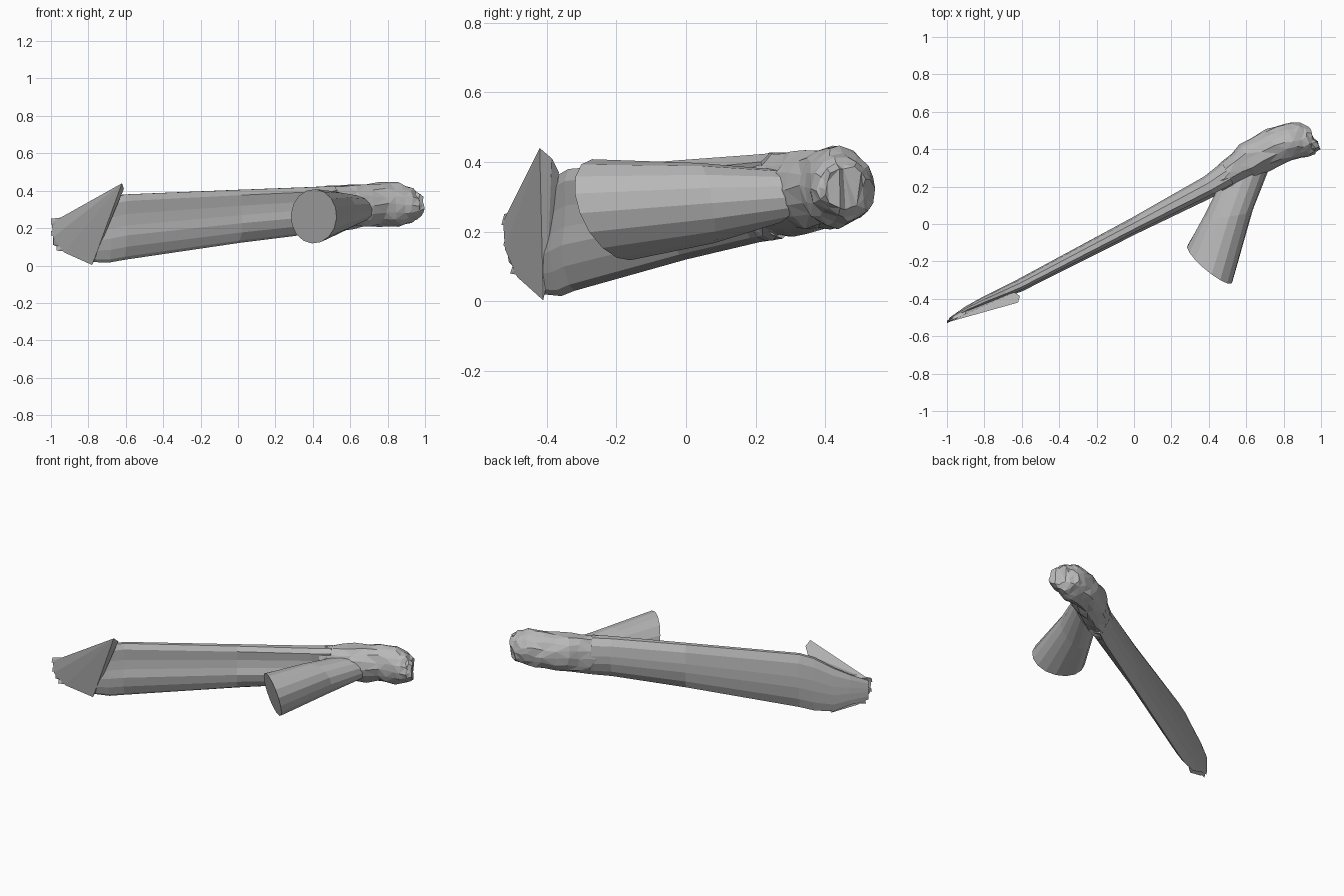
import bpy, bmesh, math, random
from mathutils import Vector

if "Cube" in bpy.data.objects:
    bpy.data.objects.remove(bpy.data.objects["Cube"])

random.seed(4)
grey = bpy.data.materials.new("weathered_grey")
grey.diffuse_color = (0.48, 0.48, 0.48, 1)
grey.use_nodes = True
grey.node_tree.nodes["Principled BSDF"].inputs["Base Color"].default_value = grey.diffuse_color

ALONG = Vector((0.885, 0.466, 0))     # direction of the shaft
ACROSS = Vector((-0.466, 0.885, 0))   # toward its back
UP = Vector((0, 0, 1))

# Unit cross-section: rounded back, hollow upper front
PROFILE = [(-.35, 1), (.3, 1), (.8, .7), (1, .2), (1, -.2), (.75, -.65), (.2, -1),
           (-.3, -.9), (-.8, -.6), (-1, -.25), (-.75, .05), (-.65, .4), (-.75, .8)]
ROUND = [(math.cos(a * math.tau / 16), math.sin(a * math.tau / 16)) for a in range(16)]


def make(name, bm):
    bmesh.ops.recalc_face_normals(bm, faces=bm.faces)
    mesh = bpy.data.meshes.new(name)
    bm.to_mesh(mesh)
    bm.free()
    mesh.materials.append(grey)
    ob = bpy.data.objects.new(name, mesh)
    bpy.context.collection.objects.link(ob)
    return ob


def section(u, w0, w1, z0, z1, profile):
    c = ALONG * u + ACROSS * (w0 + w1) / 2 + UP * (z0 + z1) / 2
    return [c + ACROSS * (a * (w1 - w0) / 2) + UP * (b * (z1 - z0) / 2) for a, b in profile]


def loft(name, rings, jitter=0.0):
    bm = bmesh.new()
    loops = []
    for i, ring in enumerate(rings):
        k = jitter if i else 0
        loops.append([bm.verts.new(p + Vector([random.uniform(-k, k) for _ in range(3)]))
                      for p in ring])
    n = len(loops[0])
    for a, b in zip(loops, loops[1:]):
        for i in range(n):
            j = (i + 1) % n
            bm.faces.new((a[i], a[j], b[j], b[i]))
    bm.faces.new(loops[0])
    bm.faces.new(loops[-1])
    bmesh.ops.triangulate(bm, faces=[f for f in bm.faces if jitter or len(f.verts) > 4])
    return make(name, bm)


def hull(name, points):
    bm = bmesh.new()
    for p in points:
        bm.verts.new(p)
    bmesh.ops.convex_hull(bm, input=bm.verts)
    loose = [v for v in bm.verts if not v.link_faces]
    bmesh.ops.delete(bm, geom=loose, context='VERTS')
    return make(name, bm)


# Long tapering shaft, thinning out toward the split end
shaft = [(-1.11, .005, .016, .11, .235), (-1.0, .0, .03, .07, .27), (-.9, -.012, .032, .02, .305),
         (-.78, -.03, .03, .015, .36), (-.69, -.04, .028, .03, .38), (0, -.053, .035, .12, .405),
         (.45, -.07, .05, .17, .42), (.57, -.075, .073, .18, .425)]
loft("shaft", [section(*s, PROFILE) for s in shaft])

# Swollen rough head, with extra rings between the key sections
head = [(.5, -.07, .05, .175, .42), (.58, -.075, .073, .185, .425), (.70, -.08, .114, .2, .435),
        (.86, -.087, .116, .21, .44), (.96, -.105, .10, .215, .44),
        (1.03, -.116, .07, .23, .415), (1.066, -.11, .02, .26, .385)]
rings = []
for a, b in zip(head, head[1:]):
    for t in (0, .5):
        rings.append(section(*[p + (q - p) * t for p, q in zip(a, b)], ROUND))
rings.append(section(*head[-1], ROUND))
loft("rough_head", rings, 0.008)

# Slanted flat cut with a thin lip standing out from the shaft
hull("split_face", [(-.62, -.42, .44), (-.61, -.385, .41), (-.78, -.41, .003),
                    (-.93, -.485, .07), (-.99, -.52, .15), (-.995, -.525, .23),
                    (-.88, -.48, .28), (-.64, -.365, .37), (-.76, -.40, .05),
                    (-.85, -.44, .2), (-.7, -.385, .3)])

# Torn splinters at the tip
for x, y, z, h in ((-.97, -.505, .08, .025), (-1, -.53, .22, .03), (-1, -.525, .16, .025)):
    hull("splinter", [(x, y, z), (x, y + .008, z + h), (x + .1, y + .055, z - .01),
                      (x + .1, y + .075, z + h), (x + .1, y + .045, z + h * 1.4)])

# Side branch, flat sawn end narrowing into the shaft
stations = [((.405, -.215, .263), (.122, -.09, -.01), (.01, -.055, .145)),
            ((.505, .06, .282), (.13, .015, 0), (.005, -.02, .115)),
            ((.585, .245, .3), (.145, .07, 0), (0, 0, .08))]
loft("side_branch", [[Vector(c) + Vector(a) * s + Vector(b) * t for s, t in ROUND]
                     for c, a, b in stations])
